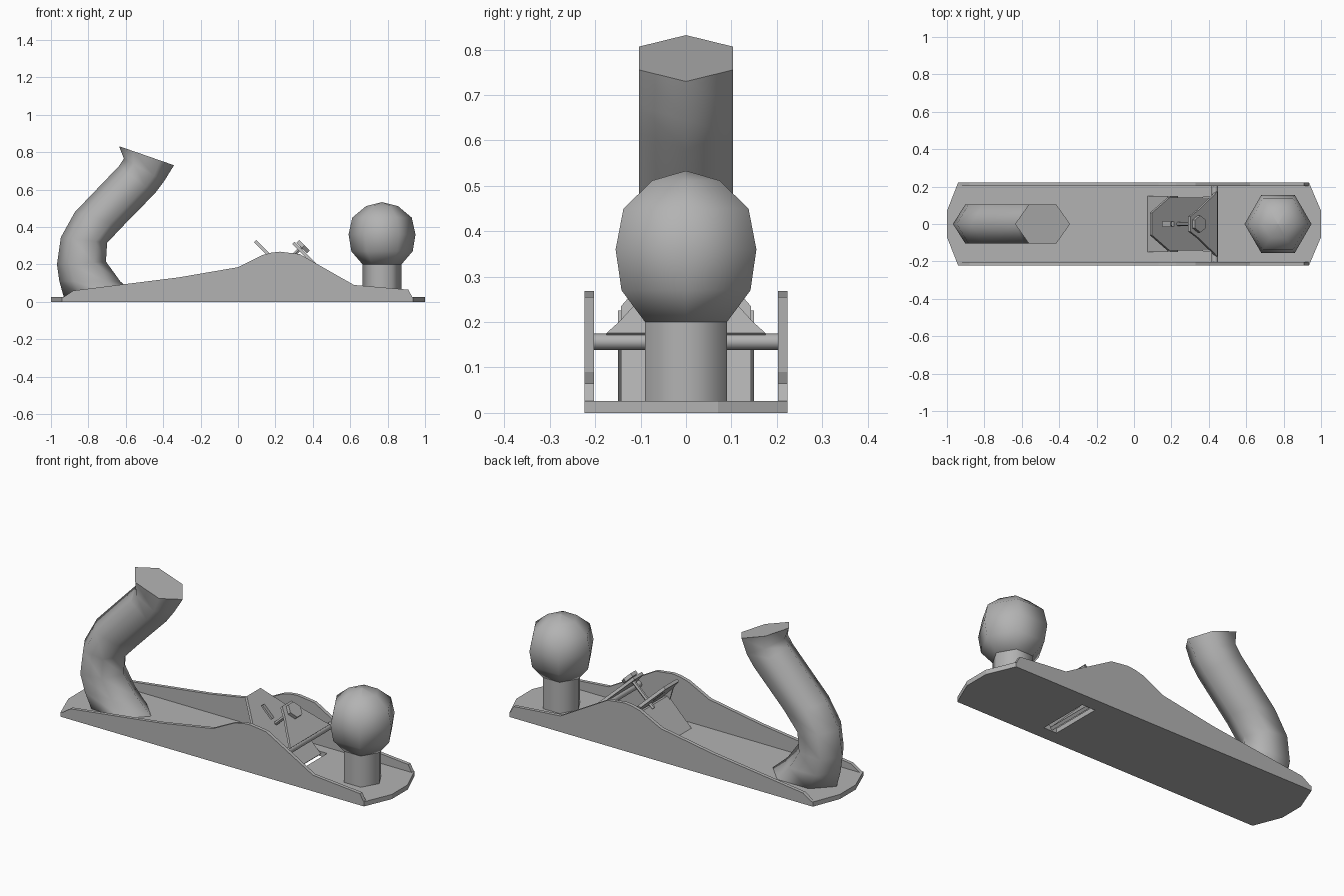
import bpy, bmesh, math
from mathutils import Vector

if "Cube" in bpy.data.objects:
    bpy.data.objects.remove(bpy.data.objects["Cube"])

# Dark grey metal and wood tone shared by every part
grey = bpy.data.materials.new("dark_grey")
grey.diffuse_color = (.45, .45, .45, 1)
grey.use_nodes = True
grey.node_tree.nodes["Principled BSDF"].inputs["Base Color"].default_value = grey.diffuse_color


def make(name, verts, faces, smooth=None):
    me = bpy.data.meshes.new(name)
    me.from_pydata([tuple(v) for v in verts], [], faces)
    me.materials.append(grey)
    bm = bmesh.new()
    bm.from_mesh(me)
    bmesh.ops.recalc_face_normals(bm, faces=bm.faces)
    bm.to_mesh(me)
    bm.free()
    ob = bpy.data.objects.new(name, me)
    bpy.context.collection.objects.link(ob)
    if smooth:
        bpy.context.view_layer.objects.active = ob
        ob.select_set(True)
        bpy.ops.object.shade_smooth_by_angle(angle=math.radians(smooth))
        ob.select_set(False)
    return ob


def loft(name, rings, smooth=None):
    """Join rings of equal point count and cap both ends."""
    n = len(rings[0])
    verts = [p for r in rings for p in r]
    faces = [list(range(n)), list(range(len(verts) - n, len(verts)))]
    for k in range(len(rings) - 1):
        for i in range(n):
            j = (i + 1) % n
            faces.append([k * n + i, k * n + j, k * n + n + j, k * n + n + i])
    return make(name, verts, faces, smooth)


def prism(name, pts, offset):
    off = Vector(offset)
    pts = [Vector(p) for p in pts]
    return loft(name, [pts, [p + off for p in pts]])


def rod(name, a, b, r, sides, smooth=None):
    a, b = Vector(a), Vector(b)
    q = (b - a).to_track_quat('Z', 'Y')
    ring = [q @ Vector((r * math.cos(t), r * math.sin(t), 0))
            for t in (2 * math.pi * i / sides for i in range(sides))]
    return loft(name, [[a + p for p in ring], [b + p for p in ring]], smooth)


def mirror_y(half):
    """Close an (x, y, z) half outline across y = 0."""
    return half + [(x, -y, z) for x, y, z in reversed(half)]


def cut(ob, cutter):
    mod = ob.modifiers.new("cut", 'BOOLEAN')
    mod.object = cutter
    mod.solver = 'EXACT'
    bpy.context.view_layer.objects.active = ob
    bpy.ops.object.modifier_apply(modifier=mod.name)
    bpy.data.objects.remove(cutter)


# Sole with chamfered ends and mouth slot
sole = prism("sole", mirror_y([(-1, .07, 0), (-.94, .223, 0), (.935, .223, 0), (1, .07, 0)]), (0, 0, .026))
slot = mirror_y([(.37, .145, -.1), (.45, .145, -.1)])
cut(sole, prism("mouth_cutter", slot, (0, 0, .3)))

# Side walls
wall = [(-.94, .02), (-.88, .06), (-.32, .13), (0, .185), (.13, .25), (.18, .263), (.225, .268),
        (.33, .255), (.40, .215), (.62, .09), (.91, .065), (.935, .02)]
for name, y in (("front_wall", -.223), ("back_wall", .203)):
    prism(name, [(x, y, z) for x, z in wall], (0, .02, 0))

# Blade, sloped at 45 degrees, with a slot near its top
t = .012
blade = prism("blade", mirror_y([(.40, .143, .003), (.18, .143, .223), (.085, .06, .318)]), (t, 0, t))
cut(blade, prism("blade_slot_cutter", mirror_y([(.10, .014, .22), (.16, .014, .16)]), (.12, 0, .12)))

# Blade support leaning forward, with raised side rails
prism("blade_support", mirror_y([(.07, .143, .025), (.215, .143, .17)]), (.02, 0, -.005))
for name, y in (("front_support_rail", -.15), ("back_support_rail", .142)):
    prism(name, [(.07, y, .025), (.20, y, .155), (.18, y, .225), (.195, y, .225),
                 (.235, y, .17), (.10, y, .025)], (0, .008, 0))

# Lever cap with flared concave sides
prism("lever_cap", mirror_y([(.435, .175, .165), (.41, .147, .19), (.375, .115, .225),
                             (.335, .075, .265), (.29, .04, .31)]), (.011, 0, .011))

# Cross bar, screw and hexagonal screw head
rod("cross_bar", (.432, -.204, .157), (.432, .204, .157), .018, 8, 50)
rod("cap_screw", (.20, 0, .16), (.345, 0, .295), .011, 6)
rod("screw_head", (.341, 0, .288), (.355, 0, .302), .045, 6)


# Front knob on a hexagonal neck
def hexagon(r, z):
    return [(.77 + r * math.cos(k * math.pi / 3), r * math.sin(k * math.pi / 3), z) for k in range(6)]


loft("knob_neck", [hexagon(.104, .02), hexagon(.104, .205)], 65)
profile = [(.104, .20), (.164, .27), (.179, .36), (.159, .45), (.085, .512), (.001, .533)]
loft("knob_ball", [hexagon(r, z) for r, z in profile], 65)

# Rear handle: hexagonal sections given by their rear and front points
sections = [((-.93, .02), (-.53, .02)), ((-.955, .11), (-.63, .11)), ((-.968, .20), (-.706, .215)),
            ((-.947, .345), (-.70, .315)), ((-.872, .48), (-.615, .405)),
            ((-.637, .725), (-.444, .58)), ((-.61, .765), (-.395, .645)),
            ((-.636, .832), (-.342, .73))]
rings = []
for a, b in sections:
    p = lambda f, y: (a[0] + (b[0] - a[0]) * f, y, a[1] + (b[1] - a[1]) * f)
    rings.append([p(0, 0), p(.25, .104), p(.75, .104), p(1, 0), p(.75, -.104), p(.25, -.104)])
loft("rear_handle", rings, 75)
